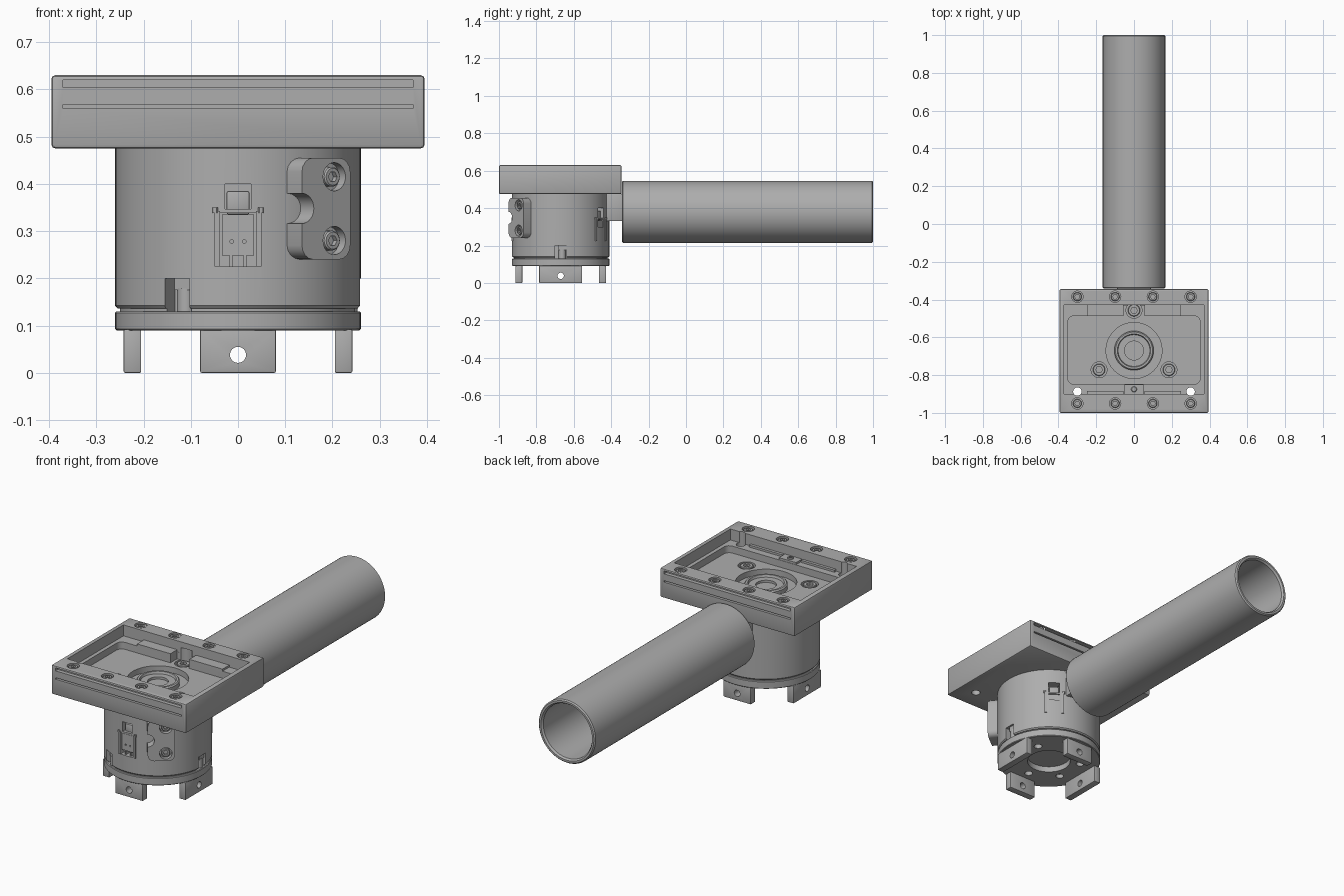
import bpy, bmesh, math
from mathutils import Matrix, Vector

if "Cube" in bpy.data.objects:
    bpy.data.objects.remove(bpy.data.objects["Cube"], do_unlink=True)

grey = bpy.data.materials.new("machined_grey")
grey.use_nodes = True
colour = (0.42, 0.42, 0.42, 1)
grey.diffuse_color = colour
grey.node_tree.nodes["Principled BSDF"].inputs["Base Color"].default_value = colour

AXIS = Matrix.Translation((0, -0.67, 0))
WORLD = Matrix.Identity(4)
parts = []


def around(degrees):
    """Frame on the body axis whose -y side faces the given direction."""
    return AXIS @ Matrix.Rotation(math.radians(degrees + 90), 4, "Z")


def finish(name, bm, frame):
    bm.transform(frame)
    bmesh.ops.recalc_face_normals(bm, faces=bm.faces)
    mesh = bpy.data.meshes.new(name)
    bm.to_mesh(mesh)
    bm.free()
    mesh.materials.append(grey)
    ob = bpy.data.objects.new(name, mesh)
    bpy.context.collection.objects.link(ob)
    parts.append(ob)
    return ob


def box(name, x, y, z, frame=WORLD, bevel=0, upright_only=False):
    bm = bmesh.new()
    bmesh.ops.create_cube(bm, size=1)
    for v in bm.verts:
        v.co = Vector([(r[0] + r[1]) / 2 + c * (r[1] - r[0]) for c, r in zip(v.co, (x, y, z))])
    if bevel:
        edges = [e for e in bm.edges if not upright_only
                 or abs(e.verts[0].co.z - e.verts[1].co.z) > 0.01]
        bmesh.ops.bevel(bm, geom=edges, offset=bevel, segments=4 if upright_only else 2,
                        profile=0.5, affect="EDGES")
    return finish(name, bm, frame)


def lathe(name, profile, frame=WORLD, sides=64):
    """Closed solid spun from (radius, height) points about local z."""
    bm = bmesh.new()
    rings = []
    for r, h in profile:
        rings.append([bm.verts.new((r * math.cos(t), r * math.sin(t), h))
                      for t in (2 * math.pi * i / sides for i in range(sides))])
    for a, b in zip(rings, rings[1:]):
        for i in range(sides):
            j = (i + 1) % sides
            bm.faces.new((a[i], a[j], b[j], b[i]))
    bm.faces.new(rings[0])
    bm.faces.new(rings[-1])
    return finish(name, bm, frame)


def rod(name, r, low, high, frame=WORLD, sides=32):
    return lathe(name, [(r, low), (r, high)], frame, sides)


def cut(target, *cutters):
    for c in cutters:
        mod = target.modifiers.new("cut", "BOOLEAN")
        mod.operation, mod.solver, mod.object = "DIFFERENCE", "EXACT", c
    bpy.context.view_layer.objects.active = target
    for mod in list(target.modifiers):
        bpy.ops.object.modifier_apply(modifier=mod.name)
    for c in cutters:
        parts.remove(c)
        bpy.data.objects.remove(c, do_unlink=True)


def at(x, y, z=0):
    return Matrix.Translation((x, y, z))


def screw(name, r, frame):
    """Socket head with its top at local z = 0."""
    head = lathe(name, [(r, -0.02), (r, -0.003), (r - 0.003, 0)], frame, 24)
    cut(head, rod("socket", r * 0.55, -0.012, 0.01, frame, 6))


# Rectangular head with stepped pocket, rail slots and screw bores
head = box("head_frame", (-0.395, 0.395), (-1, -0.345), (0.475, 0.63), bevel=0.008)
cutters = [
    box("upper_pocket", (-0.37, 0.37), (-0.9, -0.43), (0.572, 0.7)),
    box("lower_pocket", (-0.35, 0.35), (-0.848, -0.487), (0.535, 0.7), bevel=0.03, upright_only=True),
    box("screw_bay", (-0.055, 0.055), (-0.52, -0.431), (0.535, 0.69)),
    rod("round_recess", 0.148, 0.505, 0.71, AXIS, 64),
]
for low, high, depth in ((0.604, 0.62, 0.02), (0.56, 0.568, 0.015)):
    cutters.append(box("front_slot", (-0.37, 0.37), (-1.1, -1 + depth), (low, high)))
    cutters.append(box("back_slot", (-0.37, 0.37), (-0.345 - depth, -0.2), (low, high)))
rim_screws = [(x, y) for x in (-0.3, -0.1, 0.1, 0.3) for y in (-0.385, -0.95)]
floor_screws = [(0, -0.457), (-0.185, -0.772), (0.185, -0.772)]
cutters += [rod("rim_bore", 0.03, 0.612, 0.7, at(x, y)) for x, y in rim_screws]
cutters += [rod("floor_bore", 0.042, 0.515, 0.6, at(x, y)) for x, y in floor_screws]
cutters += [rod("through_hole", 0.022, 0.4, 0.7, at(x, -0.887)) for x in (-0.3, 0.3)]
cut(head, *cutters)
for x, y in rim_screws:
    screw("rim_screw", 0.023, at(x, y, 0.627))
for x, y in floor_screws:
    screw("floor_screw", 0.032, at(x, y, 0.536))
screw("ledge_screw", 0.015, at(0, -0.875, 0.59))

# Pads on the pocket ledges
for s in (-1, 1):
    box("back_pad", sorted((s * 0.055, s * 0.25)), (-0.487, -0.43), (0.565, 0.583))
    box("front_pad", sorted((s * 0.055, s * 0.25)), (-0.9, -0.885), (0.565, 0.583))
box("front_centre_pad", (-0.05, 0.05), (-0.9, -0.85), (0.565, 0.583))

# Ring seated in the round recess
seat = lathe("centre_ring", [(0.104, 0.5), (0.104, 0.528), (0.098, 0.534), (0.088, 0.534),
                             (0.084, 0.522), (0.05, 0.522), (0.05, 0.51)], AXIS)

# Round body with latch pockets and lock notches
LATCHES = (-90, 56)
NOTCHES = (0, 120, -120)
body = lathe("body", [(0.25, 0.12), (0.25, 0.136), (0.255, 0.136), (0.26, 0.142), (0.26, 0.476)], AXIS, 96)
cutters = []
for a in LATCHES:
    f = around(a)
    cutters.append(box("latch_pocket", (-0.05, 0.05), (-0.3, -0.215), (0.225, 0.345), f))
    cutters.append(box("latch_channel", (-0.028, 0.028), (-0.31, -0.22), (0.3, 0.4), f))
for a in NOTCHES:
    f = around(a)
    cutters.append(box("notch", (-0.03, 0.03), (-0.3, -0.215), (0.1, 0.2), f))
cut(body, *cutters)
for a in NOTCHES:
    f = around(a)
    rod("lock_pin", 0.019, 0.12, 0.178, f @ at(0.008, -0.234), 20)
    box("lock_tab", (-0.011, 0.03), (-0.25, -0.21), (0.175, 0.2), f)

# Latches
for a in LATCHES:
    f = around(a)
    plate = box("latch_plate", (-0.034, 0.034), (-0.252, -0.2), (0.248, 0.335), f)
    cut(plate, *[rod("pin_hole", 0.004, -0.01, 0.03,
                     f @ at(x, -0.25, 0.278) @ Matrix.Rotation(math.pi / 2, 4, "X"), 12)
                 for x in (-0.013, 0.013)])
    for s in (-1, 1):
        box("latch_rail", sorted((s * 0.038, s * 0.05)), (-0.262, -0.2), (0.225, 0.343), f)
        box("latch_leg", sorted((s * 0.012, s * 0.018)), (-0.25, -0.2), (0.225, 0.25), f)
        rod("latch_ear", 0.006, 0.338, 0.35, f @ at(s * 0.048, -0.258), 12)
    box("latch_tongue", (-0.024, 0.024), (-0.242, -0.2), (0.335, 0.385), f, 0.004)
    box("latch_bar", (-0.048, 0.048), (-0.256, -0.21), (0.338, 0.347), f)

# Side clamp: rounded block, finger notch and two screws
f = around(-52)
clamp = box("clamp", (-0.24, -0.455)[::-1], (-0.065, 0.065), (0.23, 0.303),
            f @ Matrix.Rotation(math.pi / 2, 4, "X") @ Matrix.Rotation(-math.pi / 2, 4, "Z"),
            0.03, True)
outward = Matrix.Rotation(math.pi / 2, 4, "X")
cutters = [rod("finger_notch", 0.032, 0.2, 0.4, f @ at(-0.065, 0, 0.348) @ outward)]
spots = [f @ at(0.022, -0.303, z) @ outward for z in (0.28, 0.415)]
cutters += [rod("clamp_bore", 0.03, -0.022, 0.05, m) for m in spots]
cut(clamp, *cutters)
for m in spots:
    screw("clamp_screw", 0.021, m @ at(0, 0, -0.005))

# Base ring with central opening and screw holes
base = lathe("base_ring", [(0.257, 0.09), (0.26, 0.093), (0.26, 0.127), (0.257, 0.13)], AXIS, 96)
cut(base, rod("centre_opening", 0.108, 0, 0.122, AXIS, 64),
    *[rod("base_hole", 0.02, 0.05, 0.112, around(60 * i + 30) @ at(0, -0.16)) for i in range(6)])

# Four feet with cross holes
for a, half in ((-90, 0.08), (90, 0.08), (0, 0.115), (180, 0.115)):
    f = around(a)
    foot = box("foot", (-half, half), (-0.242, -0.205), (0, 0.092), f, 0.003)
    cut(foot, rod("foot_hole", 0.017, 0.1, 0.3, f @ at(0, 0, 0.038) @ outward))

# Handle tube, open at the back, and its neck
along = at(0, 0, 0.38) @ Matrix.Rotation(-math.pi / 2, 4, "X")
lathe("handle_tube", [(0.16, -0.342), (0.166, -0.336), (0.166, 0.994), (0.16, 1), (0.15, 1),
                      (0.143, 0.99), (0.143, -0.3)], along, 96)
box("handle_neck", (-0.09, 0.09), (-0.46, -0.335), (0.33, 0.477), bevel=0.006)

bpy.ops.object.select_all(action="DESELECT")
for ob in parts:
    ob.select_set(True)
bpy.context.view_layer.objects.active = parts[0]
bpy.ops.object.shade_smooth_by_angle(angle=math.radians(30))
